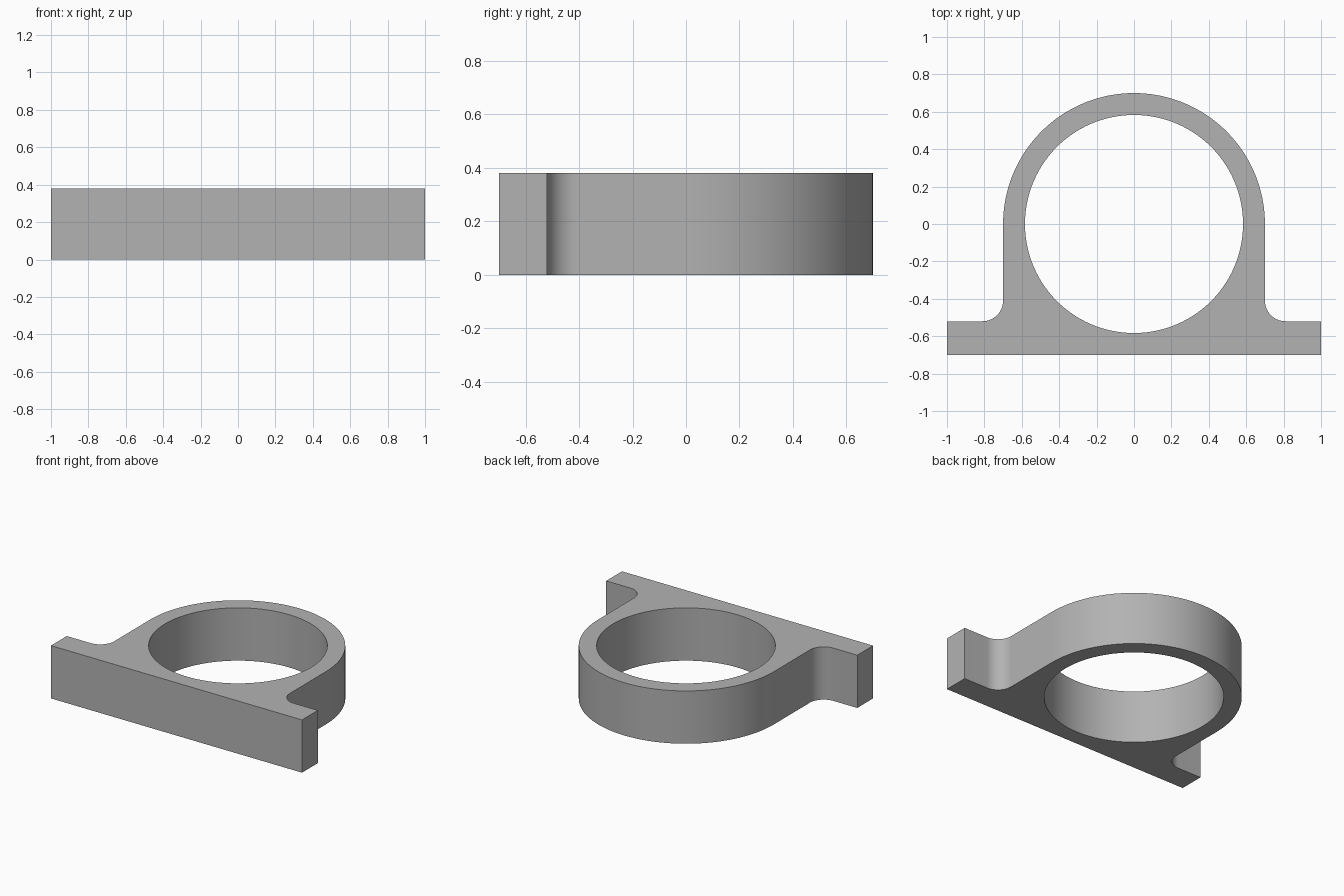
import bpy, bmesh
from math import cos, sin, pi

if "Cube" in bpy.data.objects:
    bpy.data.objects.remove(bpy.data.objects["Cube"], do_unlink=True)

HEIGHT = 0.38
OUTER, BORE = 0.7, 0.583
FOOT_HALF, FOOT_TOP = 1.0, -0.52
FILLET = 0.11


def arc(cx, cy, r, start, end, steps):
    return [(cx + r * cos(start + (end - start) * i / steps),
             cy + r * sin(start + (end - start) * i / steps))
            for i in range(steps + 1)]


# Outline: foot, right half fillet, rounded crown, then the mirrored fillet
fillet = arc(OUTER + FILLET, FOOT_TOP + FILLET, FILLET, 1.5 * pi, pi, 16)
side = [(FOOT_HALF, -OUTER), (FOOT_HALF, FOOT_TOP)] + fillet
outline = side + arc(0, 0, OUTER, 0, pi, 64) + [(-x, y) for x, y in reversed(side)]
bore = arc(0, 0, BORE, 0, 2 * pi, 128)[:-1]

# Fill between outline and bore, then extrude upward
bm = bmesh.new()
edges = []
for loop in (outline, bore):
    verts = [bm.verts.new((x, y, 0)) for x, y in loop]
    edges += [bm.edges.new((v, verts[i - 1])) for i, v in enumerate(verts)]
bmesh.ops.triangle_fill(bm, edges=edges, use_beauty=True)
top = bmesh.ops.extrude_face_region(bm, geom=bm.faces[:], use_keep_orig=True)
bmesh.ops.translate(bm, vec=(0, 0, HEIGHT),
                    verts=[g for g in top["geom"] if isinstance(g, bmesh.types.BMVert)])
bmesh.ops.recalc_face_normals(bm, faces=bm.faces[:])

mesh = bpy.data.meshes.new("ring_bracket")
bm.to_mesh(mesh)
bm.free()
bracket = bpy.data.objects.new("ring_bracket", mesh)
bpy.context.collection.objects.link(bracket)

# Plain grey finish
grey = bpy.data.materials.new("grey")
grey.use_nodes = True
colour = (0.45, 0.45, 0.45, 1)
grey.diffuse_color = colour
grey.node_tree.nodes["Principled BSDF"].inputs["Base Color"].default_value = colour
mesh.materials.append(grey)

# Smooth curved walls with crisp rims
bpy.ops.object.select_all(action="DESELECT")
bracket.select_set(True)
bpy.context.view_layer.objects.active = bracket
bpy.ops.object.shade_smooth_by_angle(angle=pi / 6)
